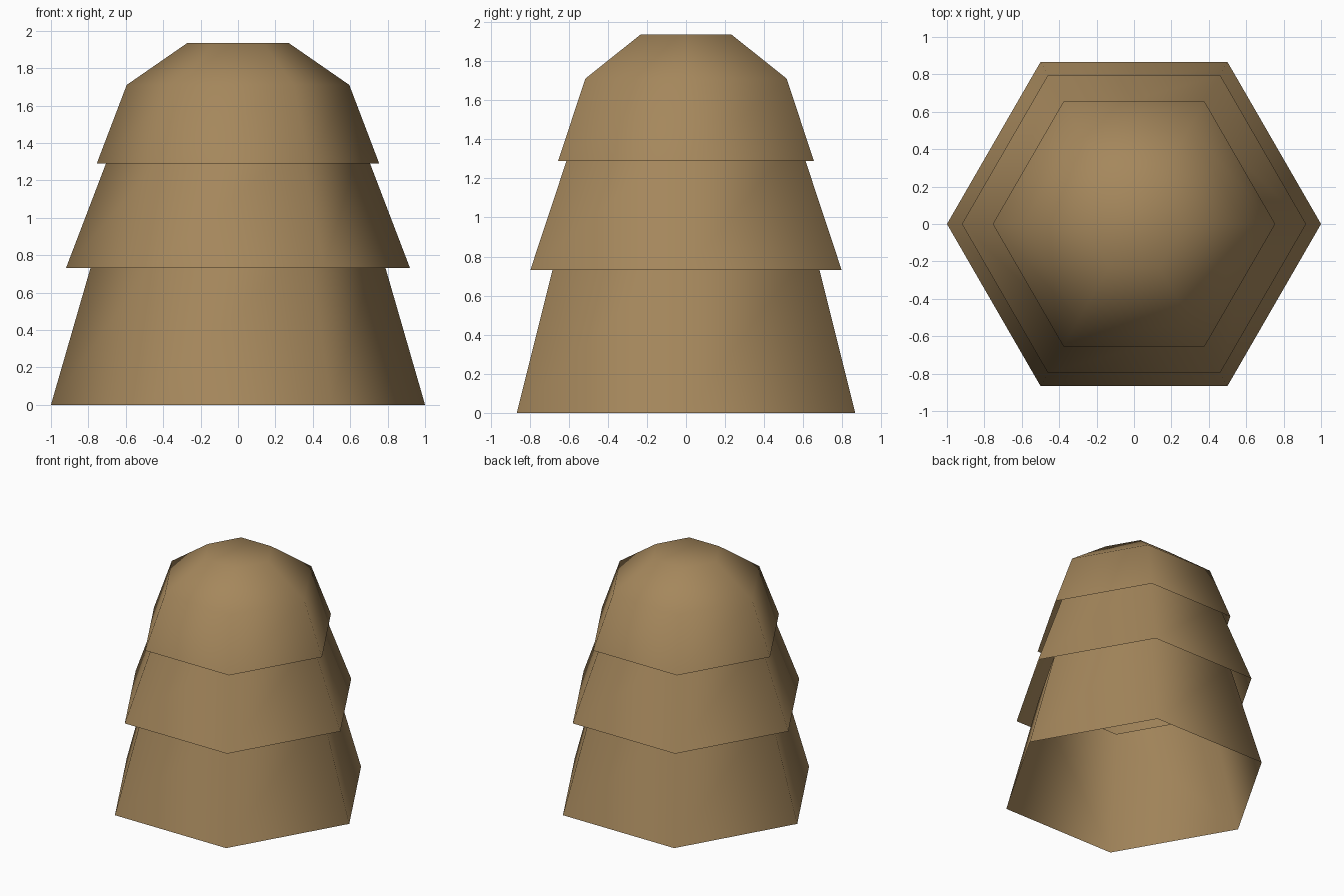
import bpy
import bmesh
import math

if "Cube" in bpy.data.objects:
    bpy.data.objects.remove(bpy.data.objects["Cube"])

SIDES = 6

straw = bpy.data.materials.new("straw_brown")
straw.diffuse_color = (0.376, 0.243, 0.107, 1.0)
straw.use_nodes = True
straw.node_tree.nodes["Principled BSDF"].inputs["Base Color"].default_value = straw.diffuse_color


def tier(name, profile, cap=False):
    """Open six-sided shell lofted through (radius, height) rings, smooth shaded."""
    bm = bmesh.new()
    rings = []
    for r, z in profile:
        rings.append([bm.verts.new((r * math.cos(i * math.tau / SIDES),
                                    r * math.sin(i * math.tau / SIDES), z))
                      for i in range(SIDES)])
    for low, high in zip(rings, rings[1:]):
        for i in range(SIDES):
            j = (i + 1) % SIDES
            bm.faces.new((low[i], low[j], high[j], high[i]))
    if cap:
        bm.faces.new(rings[-1])
    for f in bm.faces:
        f.smooth = True
    mesh = bpy.data.meshes.new(name)
    bm.to_mesh(mesh)
    bm.free()
    mesh.materials.append(straw)
    obj = bpy.data.objects.new(name, mesh)
    bpy.context.collection.objects.link(obj)
    return obj


# Each lower shell tucks up inside the skirt above it
tier("lower_tier", [(1.0, 0.0), (0.75, 0.865)])
tier("middle_tier", [(0.92, 0.73), (0.66, 1.41)])
# Domed top with a small flat cap
tier("top_tier", [(0.755, 1.29), (0.595, 1.71), (0.27, 1.935)], cap=True)
